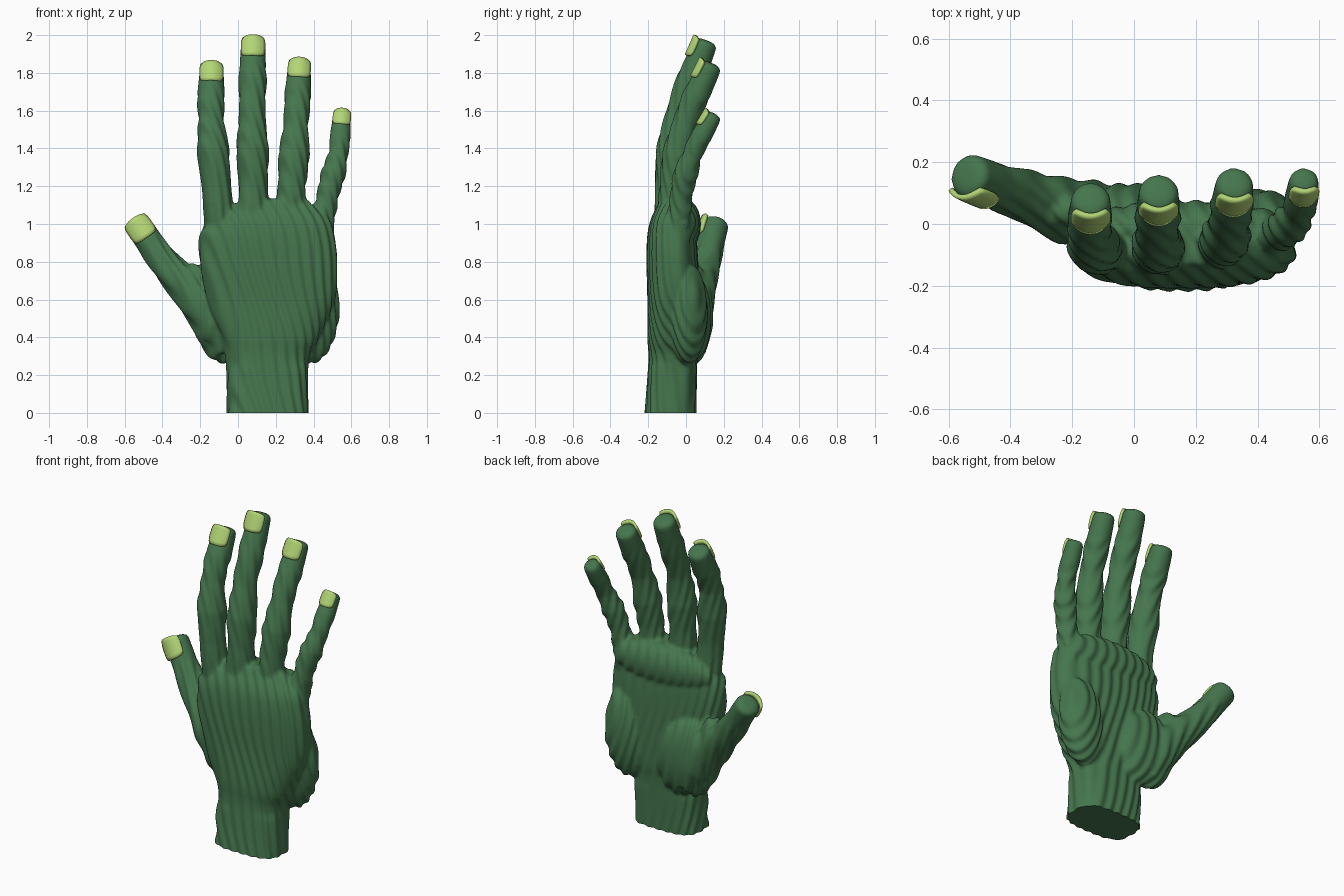
import bpy, bmesh, math
from mathutils import Vector, Matrix

if "Cube" in bpy.data.objects:
    bpy.data.objects.remove(bpy.data.objects["Cube"])


def material(name, color):
    m = bpy.data.materials.new(name)
    m.diffuse_color = (*color, 1)
    m.use_nodes = True
    m.node_tree.nodes["Principled BSDF"].inputs["Base Color"].default_value = m.diffuse_color
    return m


SKIN = material("dark green skin", (0.06, 0.18, 0.075))
NAIL = material("pale green nail", (0.45, 0.67, 0.18))


def make_object(name, bm, mat, angle=50):
    me = bpy.data.meshes.new(name)
    bm.to_mesh(me)
    bm.free()
    me.materials.clear()
    me.materials.append(mat)
    ob = bpy.data.objects.new(name, me)
    bpy.context.collection.objects.link(ob)
    bpy.ops.object.select_all(action='DESELECT')
    ob.select_set(True)
    bpy.context.view_layer.objects.active = ob
    bpy.ops.object.shade_smooth_by_angle(angle=math.radians(angle))
    return ob


def loft(bm, rings):
    vs = [[bm.verts.new(p) for p in r] for r in rings]
    n = len(vs[0])
    for a, b in zip(vs, vs[1:]):
        for i in range(n):
            bm.faces.new((a[i], a[(i + 1) % n], b[(i + 1) % n], b[i]))
    bm.faces.new(vs[0][::-1])
    bm.faces.new(vs[-1])


def spline(pts, steps):
    """Smooth curve through points of any dimension."""
    p = [Vector(q) for q in pts]
    p = [2 * p[0] - p[1]] + p + [2 * p[-1] - p[-2]]
    out = []
    for i in range(1, len(p) - 2):
        a, b, c, d = p[i - 1:i + 3]
        for k in range(steps):
            t = k / steps
            out.append(0.5 * (2 * b + (c - a) * t + (2 * a - 5 * b + 4 * c - d) * t * t
                              + (3 * b - a - 3 * c + d) * t ** 3))
    return out + [p[-2]]


def frame(t):
    """Tangent, outward (nail side) and sideways directions."""
    t = t.normalized()
    n = Vector((0, -1, 0))
    n = (n - t * n.dot(t)).normalized()
    return t, n, t.cross(n)


def sample(profile, u):
    f = u * (len(profile) - 1)
    i = min(int(f), len(profile) - 2)
    return profile[i] + (profile[i + 1] - profile[i]) * (f - i)


def digit(bm, path, radius, profile):
    """Tube with knuckle bulges and a blunt tip."""
    cs = spline(path, 14)
    rings = []

    def ring(c, r):
        rings.append([c + s * r * math.cos(a) + n * r * math.sin(a)
                      for a in (math.tau * i / 24 for i in range(24))])
    last = len(cs) - 1
    for i, c in enumerate(cs):
        t, n, s = frame(cs[min(i + 1, last)] - cs[max(i - 1, 0)])
        r = radius * sample(profile, i / last)
        ring(c, r)
    ring(c + t * 0.014, r * 0.85)
    ring(c + t * 0.022, r * 0.5)
    loft(bm, rings)


def ellipsoid(bm, center, radii, tilt=0):
    m = Matrix.Translation(center) @ Matrix.Rotation(tilt, 4, 'Y') @ Matrix.Diagonal((*radii, 1))
    bmesh.ops.create_uvsphere(bm, u_segments=32, v_segments=20, radius=1, matrix=m)


# Relative thickness from root to tip
FINGER = (1, 1, .95, 1.07, .84, .92, .8)
THUMB = (1.1, 1.4, 1.35, 1.18, 1, .92, .9)
# Digit centre lines: root, two joints, tip
digits = [
    ("index", .08, FINGER, [(-.08, -.07, .85), (-.115, -.085, 1.2), (-.142, -.04, 1.55), (-.14, .076, 1.812)]),
    ("middle", .081, FINGER, [(.08, -.08, .9), (.08, -.083, 1.22), (.075, -.038, 1.58), (.08, .1, 1.952)]),
    ("ring", .077, FINGER, [(.26, -.07, .9), (.285, -.065, 1.2), (.307, -.005, 1.53), (.325, .126, 1.832)]),
    ("little", .061, FINGER, [(.42, -.04, .85), (.475, -.025, 1.15), (.53, .035, 1.37), (.55, .138, 1.566)]),
    ("thumb", .08, THUMB, [(-.04, .02, .34), (-.205, .04, .59), (-.38, .1, .785), (-.532, .155, .996)]),
]

# Wrist and palm sections: z, x min, x max, y front, y back
palm = [(-.06, -.055, .37, -.22, .05), (.27, -.06, .37, -.195, .055), (.4, -.09, .43, -.2, .065),
        (.6, -.16, .51, -.2, .065), (.8, -.2, .525, -.205, .06), (.94, -.2, .51, -.2, .05),
        (1.03, -.14, .48, -.18, .04), (1.13, .03, .36, -.13, -.02)]

# Hand body: parts joined, fused by remesh, then wrinkled
bm = bmesh.new()
rings = []
for z, x0, x1, y0, y1 in spline(palm, 5):
    e = 2 / (3.2 if z < .27 else 2.6)
    ring = []
    for i in range(48):
        c, s = math.cos(math.tau * i / 48), math.sin(math.tau * i / 48)
        ring.append(Vector(((x0 + x1) / 2 + (x1 - x0) / 2 * math.copysign(abs(c) ** e, c),
                            (y0 + y1) / 2 + (y1 - y0) / 2 * math.copysign(abs(s) ** e, s), z)))
    rings.append(ring)
loft(bm, rings)
for name, radius, profile, path in digits:
    digit(bm, path, radius, profile)
ellipsoid(bm, (-.02, .03, .5), (.18, .1, .25), -.3)      # thumb pad
ellipsoid(bm, (-.13, .03, .42), (.09, .07, .17), -.45)   # thumb root
ellipsoid(bm, (-.23, .04, .69), (.1, .06, .1), -.6)      # web of the thumb
ellipsoid(bm, (.4, .01, .53), (.135, .1, .27), .08)      # heel pad
ellipsoid(bm, (.17, -.01, 1.0), (.34, .085, .13))        # pad under the fingers
bmesh.ops.recalc_face_normals(bm, faces=bm.faces)
hand = make_object("hand_base", bm, SKIN)

fuse = hand.modifiers.new("fuse", 'REMESH')
fuse.mode = 'VOXEL'
fuse.voxel_size = 0.01
soften = hand.modifiers.new("soften", 'SMOOTH')
soften.factor = 0.5
soften.iterations = 8
bpy.context.view_layer.update()
bm = bmesh.new()
bm.from_object(hand, bpy.context.evaluated_depsgraph_get())
bpy.data.objects.remove(hand)
bm.normal_update()

# Slanted wrinkle ridges, fading out at the nails
tips = [Vector(d[3][-1]) for d in digits]
moves = []
for v in bm.verts:
    x, y, z = v.co
    phase = (x + .8 * y + .22 * z) / .065 + .25 * math.sin(9 * z + 5 * x)
    near = min((v.co - p).length for p in tips)
    size = (.005 if z < 1.1 else .0035) * min(1, max(0, (near - .12) / .08))
    moves.append(v.normal * size * math.sin(math.tau * phase))
for v, d in zip(bm.verts, moves):
    v.co += d

# Flat cut at the wrist
bmesh.ops.bisect_plane(bm, geom=bm.verts[:] + bm.edges[:] + bm.faces[:],
                       plane_co=(0, 0, 0), plane_no=(0, 0, 1), clear_inner=True)
bmesh.ops.holes_fill(bm, edges=[e for e in bm.edges if e.is_boundary], sides=0)
bmesh.ops.recalc_face_normals(bm, faces=bm.faces)
for f in bm.faces:
    f.material_index = 0
make_object("hand", bm, SKIN)

# Nails: curved plates on the tips
for name, radius, profile, path in digits:
    cs = spline(path, 14)
    tip, R = cs[-1], radius * profile[-1]
    t, n, s = frame((tip - cs[-5]).normalized() + Vector((0, .04, 0)))
    length = R * 1.45
    bm = bmesh.new()
    grid = []
    for j in range(7):
        v = j / 6
        w = R * (1 - .1 * abs(2 * v - 1) ** 4)
        row = []
        for i in range(11):
            u = i / 5 - 1
            bulge = R * (1.17 - .45 * u * u)
            along = -length + v * (length + .024) - (2 * v - 1) * .01 * u ** 4
            row.append(bm.verts.new(tip + t * along + n * bulge + s * w * u))
        grid.append(row)
    for a, b in zip(grid, grid[1:]):
        for i in range(10):
            bm.faces.new((a[i], a[i + 1], b[i + 1], b[i]))
    bm.normal_update()
    if sum(f.normal.dot(n) for f in bm.faces) < 0:
        bmesh.ops.reverse_faces(bm, faces=bm.faces[:])
    nail = make_object(name + "_nail", bm, NAIL, 40)
    solid = nail.modifiers.new("thickness", 'SOLIDIFY')
    solid.thickness = .016
    solid.offset = -1
